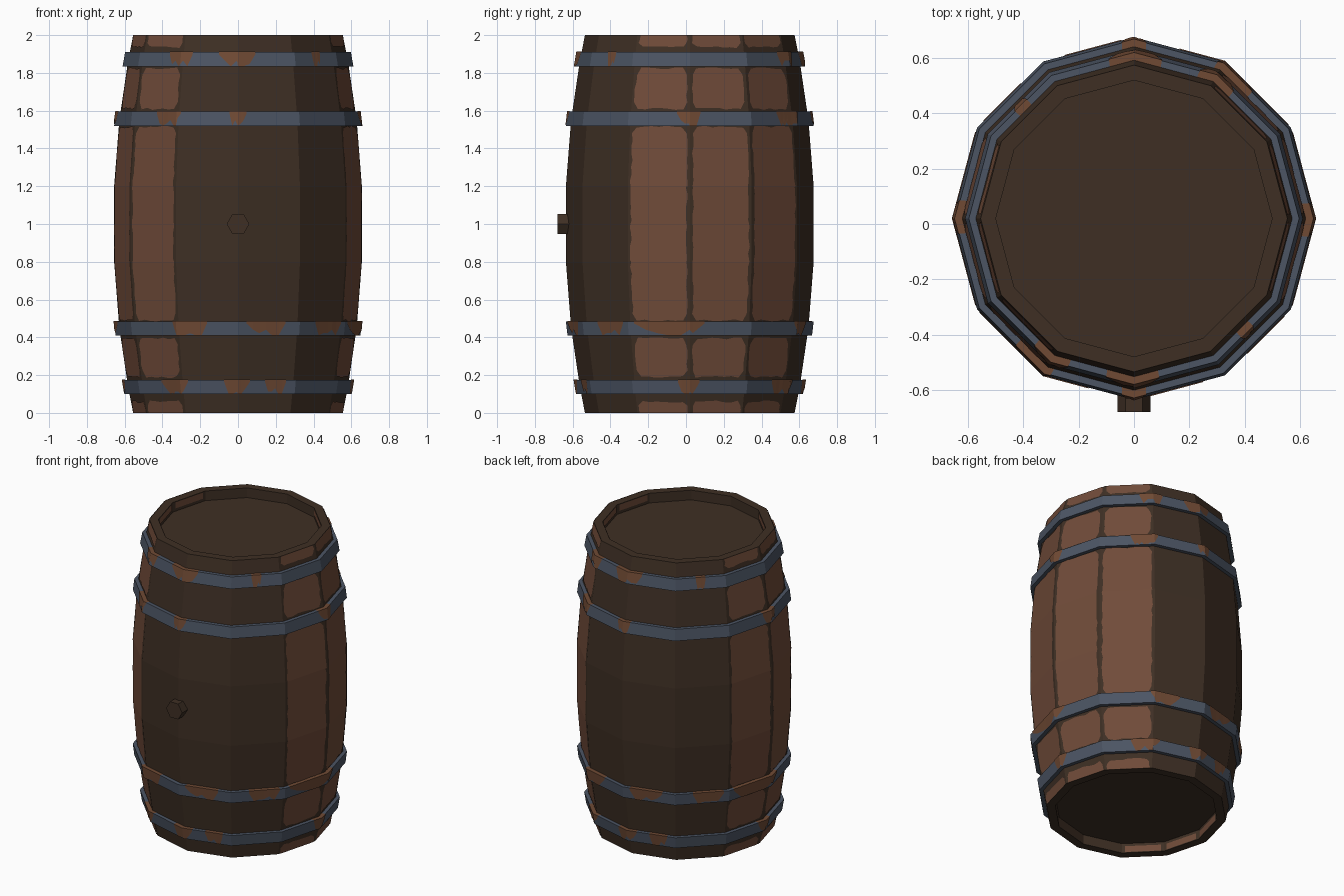
import bpy, bmesh, math, random

random.seed(4)
cube = bpy.data.objects.get("Cube")
if cube:
    bpy.data.objects.remove(cube, do_unlink=True)

SIDES = 12
STEP = 360 / SIDES
CENTRE_Y = 0.02
HEAD_R, HEAD_DEPTH = 0.50, 0.065
RINGS = [0, 0.14, 0.45, 0.8, 1.2, 1.55, 1.86, 2]


def material(name, hex_code):
    def linear(c):
        return c / 12.92 if c <= 0.04045 else ((c + 0.055) / 1.055) ** 2.4
    rgb = [linear(int(hex_code[i:i + 2], 16) / 255) for i in (0, 2, 4)]
    m = bpy.data.materials.new(name)
    m.use_nodes = True
    m.diffuse_color = (*rgb, 1)
    m.node_tree.nodes["Principled BSDF"].inputs["Base Color"].default_value = (*rgb, 1)
    return m


dark_wood = material("dark wood", "3E2F24")
worn_wood = material("worn wood", "704B39")
iron = material("blue grey iron", "4C5564")
rust = material("rust", "704A34")


def finish(name, bm, mat, fix_normals=True):
    if fix_normals:
        bmesh.ops.recalc_face_normals(bm, faces=bm.faces)
    mesh = bpy.data.meshes.new(name)
    bm.to_mesh(mesh)
    bm.free()
    mesh.materials.append(mat)
    obj = bpy.data.objects.new(name, mesh)
    bpy.context.collection.objects.link(obj)
    return obj


def point(az, r, z):
    """Point on a twelve-sided ring whose corners have radius r."""
    half = math.radians(STEP / 2)
    r *= math.cos(half) / math.cos(math.radians(az % STEP) - half)
    a = math.radians(az)
    return (r * math.cos(a), r * math.sin(a) + CENTRE_Y, z)


def curve_r(z):
    return 0.66 - 0.105 * (z - 1) ** 2


def stave_r(z):
    """Radius of the faceted barrel wall at height z."""
    for a, b in zip(RINGS, RINGS[1:]):
        if z <= b:
            return curve_r(a) + (curve_r(b) - curve_r(a)) * (z - a) / (b - a)
    return curve_r(z)


def lathe(bm, profile, closed):
    """Turn a list of (radius, height) into twelve-sided rings."""
    rings = [[bm.verts.new(point(i * STEP, r, z)) for i in range(SIDES)]
             for r, z in profile]
    pairs = list(zip(rings, rings[1:])) + ([(rings[-1], rings[0])] if closed else [])
    for a, b in pairs:
        for i in range(SIDES):
            j = (i + 1) % SIDES
            bm.faces.new((a[i], a[j], b[j], b[i]))
    if not closed:
        bm.faces.new(rings[0])
        bm.faces.new(rings[-1])


def sheet(bm, grid):
    """Join rows of points into a thin painted sheet."""
    rows = [[bm.verts.new(p) for p in row] for row in grid]
    for a, b in zip(rows, rows[1:]):
        for i in range(len(a) - 1):
            bm.faces.new((a[i], a[i + 1], b[i + 1], b[i]))


# Barrel body with a recessed head at each end
bm = bmesh.new()
ends = [(HEAD_R, HEAD_DEPTH), (HEAD_R, 0)]
wall = [(curve_r(z), z) for z in RINGS]
lathe(bm, ends + wall + [(r, 2 - z) for r, z in reversed(ends)], False)
finish("barrel_staves", bm, dark_wood)

# Iron hoops that follow the bulge
HOOPS = [(0.10, 0.175), (0.41, 0.485), (1.52, 1.595), (1.835, 1.91)]


def hoop_r(z):
    return stave_r(z) + 0.025


for n, (lo, hi) in enumerate(HOOPS):
    bm = bmesh.new()
    lathe(bm, [(hoop_r(lo), lo), (hoop_r(hi), hi),
               (stave_r(hi) - 0.015, hi), (stave_r(lo) - 0.015, lo)], True)
    finish(f"hoop_{n + 1}", bm, iron)

# Worn panels on six staves, with ragged edges and rounded corners
WORN_SIDES = [-1, 0, 1, 5, 6, 7]
GAPS = [(0, 0.06), (0.19, 0.395), (0.49, 1.515), (1.61, 1.825), (1.937, 2)]
bm = bmesh.new()
for side in WORN_SIDES:
    for lo, hi in GAPS:
        count = max(3, round((hi - lo) / 0.035))
        heights = {lo + (hi - lo) * k / count for k in range(count + 1)}
        heights = sorted(heights | {z for z in RINGS if lo < z < hi})
        grid = []
        for z in heights:
            edge = z in (lo, hi) and 0 < z < 2
            left, right = (1.0 + random.uniform(0, 0.9) + (2 if edge else 0)
                           for _ in range(2))
            a, b = side * STEP + left, (side + 1) * STEP - right
            row = []
            for k in range(7):
                zz = z + (random.uniform(-0.006, 0.006) if edge else 0)
                row.append(point(a + (b - a) * k / 6, stave_r(zz) + 0.003, zz))
            grid.append(row)
        sheet(bm, grid)
    # Worn streak inside each rim
    for lo, hi in ((0.004, 0.045), (1.955, 1.996)):
        a, b = (side + 1) * STEP - 2, side * STEP + 2
        sheet(bm, [[point(az, HEAD_R - 0.003, z) for az in (a, b)] for z in (lo, hi)])
finish("worn_panels", bm, worn_wood, False)

# Rust on the hoops: angle ranges for each hoop, repeated on the opposite side
RUST = [
    [(-133, -116), (-97, -84), (-76, -65), (-6, 5), (48, 62)],
    [(-122, -105), (-86, -67), (-50, -33), (-27, 7)],
    [(-133, -118), (-94, -86), (-6, 5), (47, 61)],
    [(-100, -81), (-48, -42), (52, 66)],
]
bm = bmesh.new()
for (lo, hi), spots in zip(HOOPS, RUST):
    for start, end in spots:
        for turn in (0, 180):
            a, b = start + turn, end + turn
            angles = {a + (b - a) * k / 6 for k in range(7)}
            corners = {k * STEP for k in range(-6, 12) if a < k * STEP < b}
            bottom, top, lip = [], [], []
            for az in sorted(angles | corners):
                tip = az in (a, b)
                z = hi - 0.012 if tip else lo + random.choice((0, 0, 0.012, 0.03))
                bottom.append(point(az, hoop_r(z) + 0.003, z))
                top.append(point(az, hoop_r(hi) + 0.003, hi + 0.002))
                lip.append(point(az, stave_r(hi), hi + 0.002))
            sheet(bm, [bottom, top, lip])
finish("hoop_rust", bm, rust, False)

# Six-sided bung at the middle of the front
bpy.ops.mesh.primitive_cylinder_add(vertices=6, radius=0.06, depth=0.1,
                                    location=(0, -0.63, 1),
                                    rotation=(math.pi / 2, math.pi / 6, 0))
bung = bpy.context.object
bung.name = "bung"
bung.data.materials.append(dark_wood)
